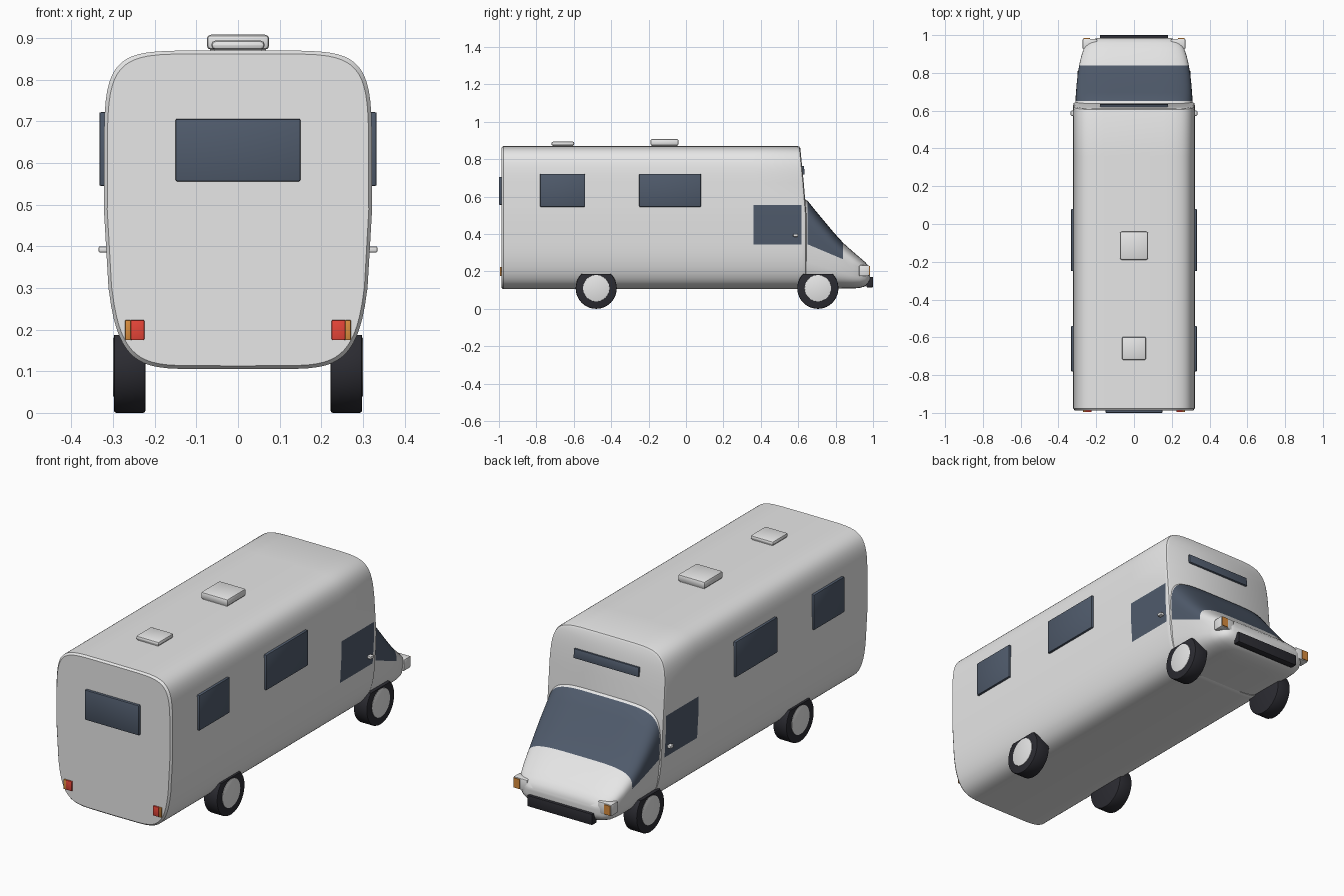
import bpy, bmesh, math
from mathutils import Matrix, Vector

if "Cube" in bpy.data.objects:
    bpy.data.objects.remove(bpy.data.objects["Cube"])


def material(name, r, g, b):
    m = bpy.data.materials.new(name)
    m.diffuse_color = (r, g, b, 1)
    m.use_nodes = True
    m.node_tree.nodes["Principled BSDF"].inputs["Base Color"].default_value = m.diffuse_color
    return m


WHITE = material("body_white", 0.8, 0.8, 0.8)
GLASS = material("tinted_glass", 0.08, 0.105, 0.15)
BLACK = material("rubber_black", 0.025, 0.025, 0.032)
RED = material("lamp_red", 0.8, 0.06, 0.04)
ORANGE = material("lamp_orange", 0.7, 0.27, 0.05)


def finish(name, bm, *mats):
    bmesh.ops.recalc_face_normals(bm, faces=bm.faces)
    me = bpy.data.meshes.new(name)
    bm.to_mesh(me)
    bm.free()
    for m in mats:
        me.materials.append(m)
    ob = bpy.data.objects.new(name, me)
    bpy.context.collection.objects.link(ob)
    bpy.ops.object.select_all(action='DESELECT')
    ob.select_set(True)
    bpy.context.view_layer.objects.active = ob
    bpy.ops.object.shade_smooth_by_angle(angle=math.radians(35))
    return ob


def bevel(bm, width, segments=2):
    sharp = [e for e in bm.edges if e.calc_face_angle(0) > 1]
    bmesh.ops.bevel(bm, geom=sharp, offset=width, segments=segments,
                    affect='EDGES', profile=0.5)


def box(name, x, y, z, mat, width=0.0):
    """Box from (min, max) ranges, with optional rounded edges."""
    bm = bmesh.new()
    bmesh.ops.create_cube(bm, size=1)
    for v in bm.verts:
        v.co = [(r[0] + r[1]) / 2 + c * (r[1] - r[0]) for r, c in zip((x, y, z), v.co)]
    if width:
        bevel(bm, width)
    return finish(name, bm, mat)


def ring(bm, y, w, zb, zt, n, slant=False, count=64):
    """Rounded cross-section, narrower towards the floor."""
    verts = []
    for i in range(count):
        t = 2 * math.pi * i / count - math.pi / 2
        c, s = math.cos(t), math.sin(t)
        if i in (0, count // 2):
            c = 0
        if i in (count // 4, 3 * count // 4):
            s = 0
        x = math.copysign(abs(c) ** (2 / n), c) * w
        z = (zb + zt) / 2 + math.copysign(abs(s) ** (2 / n), s) * (zt - zb) / 2
        x *= 1 - 0.125 * (1 - min(1, max(0, (z - 0.105) / 0.4))) ** 2
        dy = min(0.035, max(0, 0.1 * (0.87 - z))) if slant else 0
        verts.append(bm.verts.new((x, y + dy, z)))
    return verts


def loft(bm, rings):
    n = len(rings[0])
    for a, b in zip(rings, rings[1:]):
        for i in range(n):
            j = (i + 1) % n
            bm.faces.new((a[i], a[j], b[j], b[i]))
    # caps made of level strips between left and right
    for r in (rings[0], rings[-1]):
        for i in range(n // 2):
            quad = [r[i], r[i + 1], r[n - i - 1], r[(n - i) % n]]
            bm.faces.new(list(dict.fromkeys(quad)))


def cut(bm, co, no):
    bmesh.ops.bisect_plane(bm, geom=bm.verts[:] + bm.edges[:] + bm.faces[:],
                           plane_co=co, plane_no=no, dist=1e-5)


# Coach body with door windows cut into the sides
bm = bmesh.new()
loft(bm, [
    ring(bm, -0.987, 0.314, 0.113, 0.862, 6.5),
    ring(bm, -0.977, 0.322, 0.105, 0.870, 6.5),
    ring(bm, 0.595, 0.322, 0.105, 0.870, 6.5, True),
    ring(bm, 0.605, 0.319, 0.108, 0.867, 6.5, True),
    ring(bm, 0.610, 0.311, 0.116, 0.859, 6.5, True)])
for y in (0.36, 0.618):
    cut(bm, (0, y, 0), (0, 1, 0))
for z in (0.345, 0.555):
    cut(bm, (0, 0, z), (0, 0, 1))
bm.normal_update()
for f in bm.faces:
    c = f.calc_center_median()
    if abs(f.normal.x) > 0.7 and 0.36 < c.y < 0.618 and 0.345 < c.z < 0.555:
        f.material_index = 1
finish("coach_body", bm, WHITE, GLASS)

# Cab with wrap-around windscreen: y, half width, floor, top, roundness
STATIONS = [
    (0.600, 0.314, 0.108, 0.605, 5.5), (0.650, 0.312, 0.108, 0.578, 5),
    (0.695, 0.311, 0.108, 0.522, 4.8), (0.740, 0.310, 0.108, 0.468, 4.6),
    (0.790, 0.308, 0.108, 0.408, 4.4), (0.840, 0.304, 0.108, 0.353, 4.2),
    (0.890, 0.296, 0.108, 0.308, 4), (0.930, 0.284, 0.112, 0.274, 4),
    (0.958, 0.266, 0.120, 0.250, 4), (0.975, 0.245, 0.133, 0.231, 4),
    (0.985, 0.210, 0.153, 0.208, 4)]
bm = bmesh.new()
loft(bm, [ring(bm, *s) for s in STATIONS])
sill, up = Vector((0, 0.65, 0.345)), Vector((0, 0.08, 0.19))
cut(bm, sill, up)
for f in bm.faces:
    c = f.calc_center_median()
    if 0.65 < c.y < 0.84 and (c - sill).dot(up) > 0:
        f.material_index = 1
finish("cab", bm, WHITE, GLASS)

# Wheels, trimmed flat at the wheel arch
def disc(name, x, y, z, radius, depth, mat, width):
    bm = bmesh.new()
    bmesh.ops.create_cone(bm, cap_ends=True, segments=40, radius1=radius,
                          radius2=radius, depth=depth)
    bevel(bm, width)
    bm.transform(Matrix.Translation((x, y, z)) @ Matrix.Rotation(math.pi / 2, 4, 'Y'))
    res = bmesh.ops.bisect_plane(bm, geom=bm.verts[:] + bm.edges[:] + bm.faces[:],
                                 plane_co=(0, 0, 0.187), plane_no=(0, 0, 1),
                                 clear_outer=True)
    edges = [e for e in res['geom_cut'] if isinstance(e, bmesh.types.BMEdge)]
    if edges:
        bmesh.ops.holes_fill(bm, edges=edges)
    finish(name, bm, mat)


for s, side in ((-1, "left"), (1, "right")):
    def span(a, b):
        return tuple(sorted((s * a, s * b)))

    for y, end in ((-0.48, "rear"), (0.705, "front")):
        disc(f"{end}_tyre_{side}", s * 0.26, y, 0.11, 0.11, 0.076, BLACK, 0.006)
        disc(f"{end}_hub_{side}", s * 0.29, y, 0.11, 0.071, 0.02, WHITE, 0.002)

    # Raised side windows
    for y, end in (((-0.78, -0.54), "rear"), ((-0.25, 0.08), "middle")):
        box(f"{end}_side_window_{side}", span(0.312, 0.333), y, (0.545, 0.722), GLASS, 0.004)

    # Door handle
    box(f"door_handle_{side}", span(0.305, 0.335), (0.573, 0.6), (0.385, 0.4), WHITE, 0.004)

    # Tail lamp: red inside, orange outside
    box(f"tail_lamp_red_{side}", span(0.225, 0.257), (-0.995, -0.98), (0.175, 0.223), RED, 0.002)
    box(f"tail_lamp_orange_{side}", span(0.257, 0.271), (-0.995, -0.98), (0.175, 0.223), ORANGE, 0.002)

    # Headlamp with orange indicator
    box(f"headlamp_{side}", span(0.195, 0.272), (0.925, 0.98), (0.175, 0.233), WHITE, 0.006)
    box(f"indicator_{side}", span(0.234, 0.268), (0.976, 0.984), (0.18, 0.228), ORANGE)

# Rear window, high front window and bumper
box("rear_window", (-0.15, 0.15), (-1.0, -0.98), (0.556, 0.706), GLASS, 0.004)
high = box("high_front_window", (-0.18, 0.18), (-0.01, 0.01), (-0.023, 0.023), GLASS, 0.003)
high.location = (0, 0.623, 0.74)
high.rotation_euler.x = math.atan(0.1)
box("front_bumper", (-0.18, 0.18), (0.965, 1.0), (0.115, 0.17), BLACK, 0.003)

# Roof vents: narrow base under a rounded lid
for name, w, y, top in (("large", 0.075, (-0.19, -0.04), 0.908),
                        ("small", 0.064, (-0.72, -0.597), 0.894)):
    box(f"{name}_roof_vent_base", (0.008 - w, w - 0.008), (y[0] + 0.008, y[1] - 0.008),
        (0.86, 0.885), WHITE)
    box(f"{name}_roof_vent_lid", (-w, w), y, (0.872, top), WHITE, 0.01)
